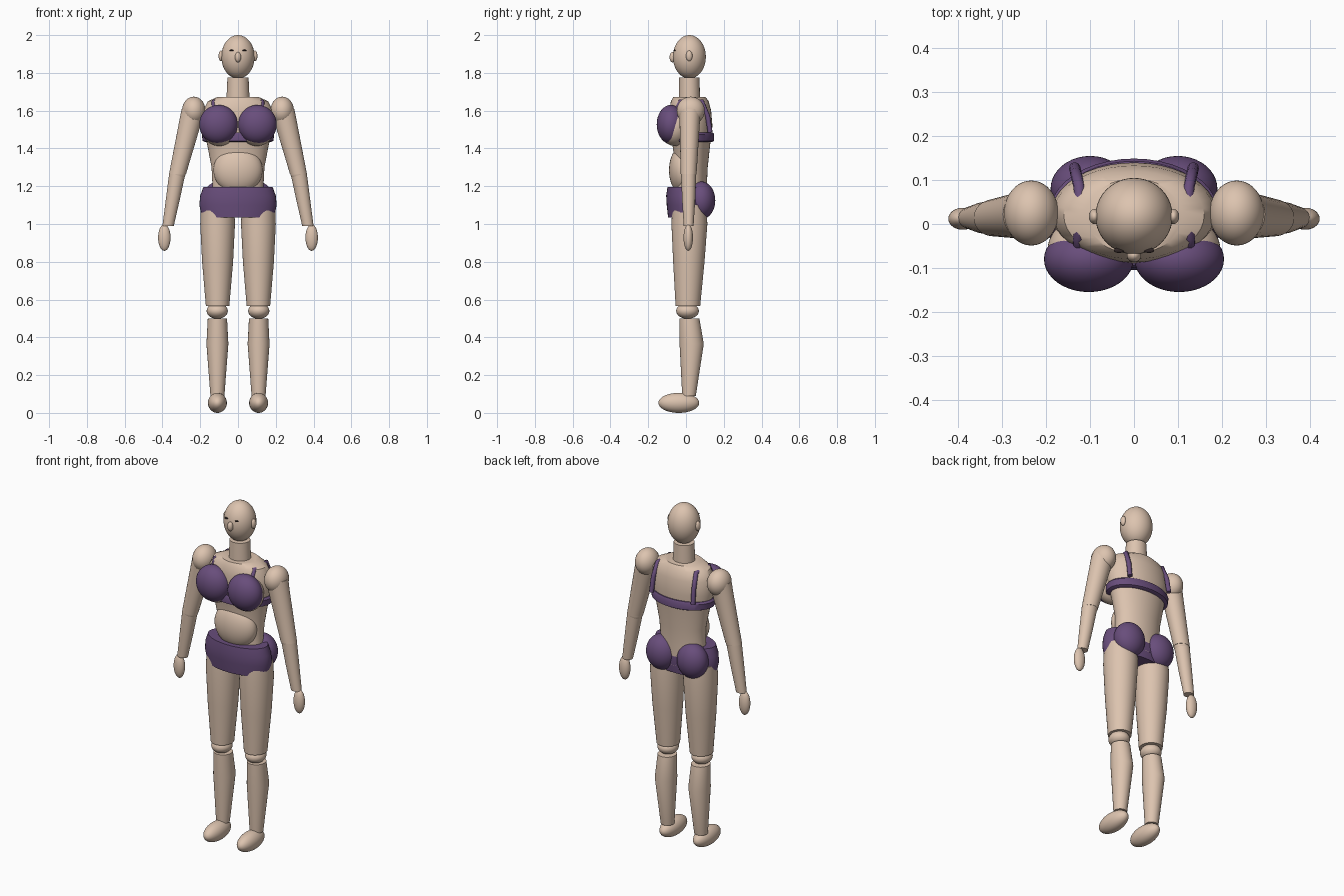
import bpy, bmesh, math
from mathutils import Vector

if "Cube" in bpy.data.objects:
    bpy.data.objects.remove(bpy.data.objects["Cube"])


def material(name, rgb):
    m = bpy.data.materials.new(name)
    m.diffuse_color = (*rgb, 1)
    m.use_nodes = True
    m.node_tree.nodes["Principled BSDF"].inputs["Base Color"].default_value = m.diffuse_color
    return m


SKIN = material("skin", (0.72, 0.55, 0.43))
CLOTH = material("purple_cloth", (0.14, 0.075, 0.20))
DARK = material("dark", (0.03, 0.02, 0.02))


def finish(bm, name, mat, angle=40):
    bmesh.ops.recalc_face_normals(bm, faces=bm.faces)
    me = bpy.data.meshes.new(name)
    bm.to_mesh(me)
    bm.free()
    ob = bpy.data.objects.new(name, me)
    bpy.context.collection.objects.link(ob)
    me.materials.append(mat)
    bpy.ops.object.select_all(action='DESELECT')
    ob.select_set(True)
    bpy.context.view_layer.objects.active = ob
    bpy.ops.object.shade_smooth_by_angle(angle=math.radians(angle))
    return ob


def ellipsoid(name, c, r, mat=SKIN, tilt=0, cut=None):
    bm = bmesh.new()
    bmesh.ops.create_uvsphere(bm, u_segments=40, v_segments=24, radius=1)
    for v in bm.verts:
        p = Vector((v.co.x * r[0], v.co.y * r[1], v.co.z * r[2]))
        s, k = math.sin(tilt), math.cos(tilt)
        v.co = Vector((p.x * k + p.z * s, p.y, p.z * k - p.x * s)) + Vector(c)
    if cut:
        bmesh.ops.bisect_plane(bm, geom=bm.verts[:] + bm.edges[:] + bm.faces[:],
                               plane_co=cut[0], plane_no=cut[1], clear_outer=True)
        bmesh.ops.holes_fill(bm, edges=[e for e in bm.edges if e.is_boundary])
    return finish(bm, name, mat)


def loft(name, sections, mat=SKIN, n=40):
    """Stack of elliptical rings (cx, cy, z, rx, ry), capped at both ends."""
    bm = bmesh.new()
    rings = []
    for cx, cy, z, rx, ry in sections:
        rings.append([bm.verts.new((cx + rx * math.cos(2 * math.pi * i / n),
                                    cy + ry * math.sin(2 * math.pi * i / n), z))
                      for i in range(n)])
    for a, b in zip(rings, rings[1:]):
        for i in range(n):
            j = (i + 1) % n
            bm.faces.new((a[i], a[j], b[j], b[i]))
    bm.faces.new(rings[0])
    bm.faces.new(rings[-1])
    return finish(bm, name, mat)


# head and neck
ellipsoid("head", (0, 0.018, 1.885), (0.088, 0.087, 0.115))
ellipsoid("nose", (0, -0.071, 1.883), (0.016, 0.016, 0.027))
loft("neck", [(0, 0.018, 1.64, 0.062, 0.056), (0, 0.018, 1.775, 0.056, 0.054)])

# torso
loft("torso", [(0, 0.02, 1.08, 0.15, 0.09), (0, 0.025, 1.2, 0.135, 0.085),
               (0, 0.03, 1.3, 0.14, 0.085), (0, 0.028, 1.42, 0.163, 0.1),
               (0, 0.025, 1.52, 0.188, 0.115), (0, 0.023, 1.6, 0.184, 0.11),
               (0, 0.02, 1.65, 0.16, 0.1), (0, 0.018, 1.672, 0.11, 0.085)])
ellipsoid("belly", (0, -0.02, 1.285), (0.13, 0.07, 0.125))

# underwear
loft("briefs", [(0, 0.005, 1.035, 0.19, 0.1), (0, 0.005, 1.1, 0.205, 0.107),
                (0, 0.002, 1.15, 0.2, 0.107), (0, 0, 1.197, 0.183, 0.098)], CLOTH)
loft("bra_band", [(0, 0.025, 1.433, 0.172, 0.112), (0, 0.025, 1.44, 0.187, 0.124),
                  (0, 0.025, 1.475, 0.192, 0.124), (0, 0.025, 1.485, 0.182, 0.118)], CLOTH)

for s, side in ((-1, "right"), (1, "left")):
    # face details
    ellipsoid(side + "_ear", (s * 0.09, 0.017, 1.89), (0.013, 0.017, 0.028))
    ellipsoid(side + "_eye", (s * 0.034, -0.06, 1.919), (0.012, 0.006, 0.004), DARK)

    # chest
    ellipsoid(side + "_breast", (s * 0.1, -0.06, 1.515), (0.097, 0.082, 0.102))
    ellipsoid(side + "_cup", (s * 0.103, -0.08, 1.527), (0.102, 0.075, 0.103), CLOTH,
              cut=((0, -0.055, 1.527), (0, 0.96, -0.28)))
    ellipsoid(side + "_buttock", (s * 0.1, 0.08, 1.125), (0.09, 0.075, 0.1), CLOTH)

    # shoulder strap
    cu = bpy.data.curves.new(side + "_strap", 'CURVE')
    cu.dimensions = '3D'
    cu.bevel_depth = 0.013
    cu.bevel_resolution = 3
    cu.use_fill_caps = True
    pts = [(0.135, 0.128, 1.485), (0.132, 0.115, 1.57), (0.125, 0.085, 1.648),
           (0.12, 0.03, 1.645), (0.127, -0.03, 1.648), (0.125, -0.06, 1.58)]
    sp = cu.splines.new('POLY')
    sp.points.add(len(pts) - 1)
    for p, (x, y, z) in zip(sp.points, pts):
        p.co = (s * x, y, z, 1)
    cu.materials.append(CLOTH)
    bpy.context.collection.objects.link(bpy.data.objects.new(side + "_strap", cu))

    # arm
    ellipsoid(side + "_shoulder", (s * 0.234, 0.025, 1.6), (0.062, 0.074, 0.074))
    loft(side + "_upper_arm", [(s * 0.32, 0.014, 1.265, 0.045, 0.042),
                               (s * 0.25, 0.02, 1.55, 0.06, 0.054),
                               (s * 0.238, 0.022, 1.61, 0.06, 0.06)])
    ellipsoid(side + "_elbow", (s * 0.32, 0.014, 1.27), (0.043, 0.041, 0.045))
    loft(side + "_forearm", [(s * 0.37, 0.014, 0.99, 0.03, 0.026),
                             (s * 0.345, 0.014, 1.13, 0.037, 0.035),
                             (s * 0.321, 0.014, 1.27, 0.043, 0.04)])
    ellipsoid(side + "_hand", (s * 0.39, 0.012, 0.928), (0.033, 0.025, 0.07))

    # leg
    loft(side + "_thigh", [(s * 0.108, 0.01, 0.565, 0.062, 0.065),
                           (s * 0.108, 0.015, 0.8, 0.082, 0.083),
                           (s * 0.108, 0.018, 1.0, 0.092, 0.095),
                           (s * 0.108, 0.018, 1.1, 0.088, 0.09)])
    ellipsoid(side + "_knee", (s * 0.11, 0.008, 0.54), (0.056, 0.06, 0.042))
    loft(side + "_shin", [(s * 0.109, 0.016, 0.09, 0.037, 0.036),
                          (s * 0.109, 0.03, 0.365, 0.058, 0.064),
                          (s * 0.109, 0.018, 0.5, 0.051, 0.053)])
    ellipsoid(side + "_foot", (s * 0.109, -0.038, 0.053), (0.05, 0.108, 0.053))
